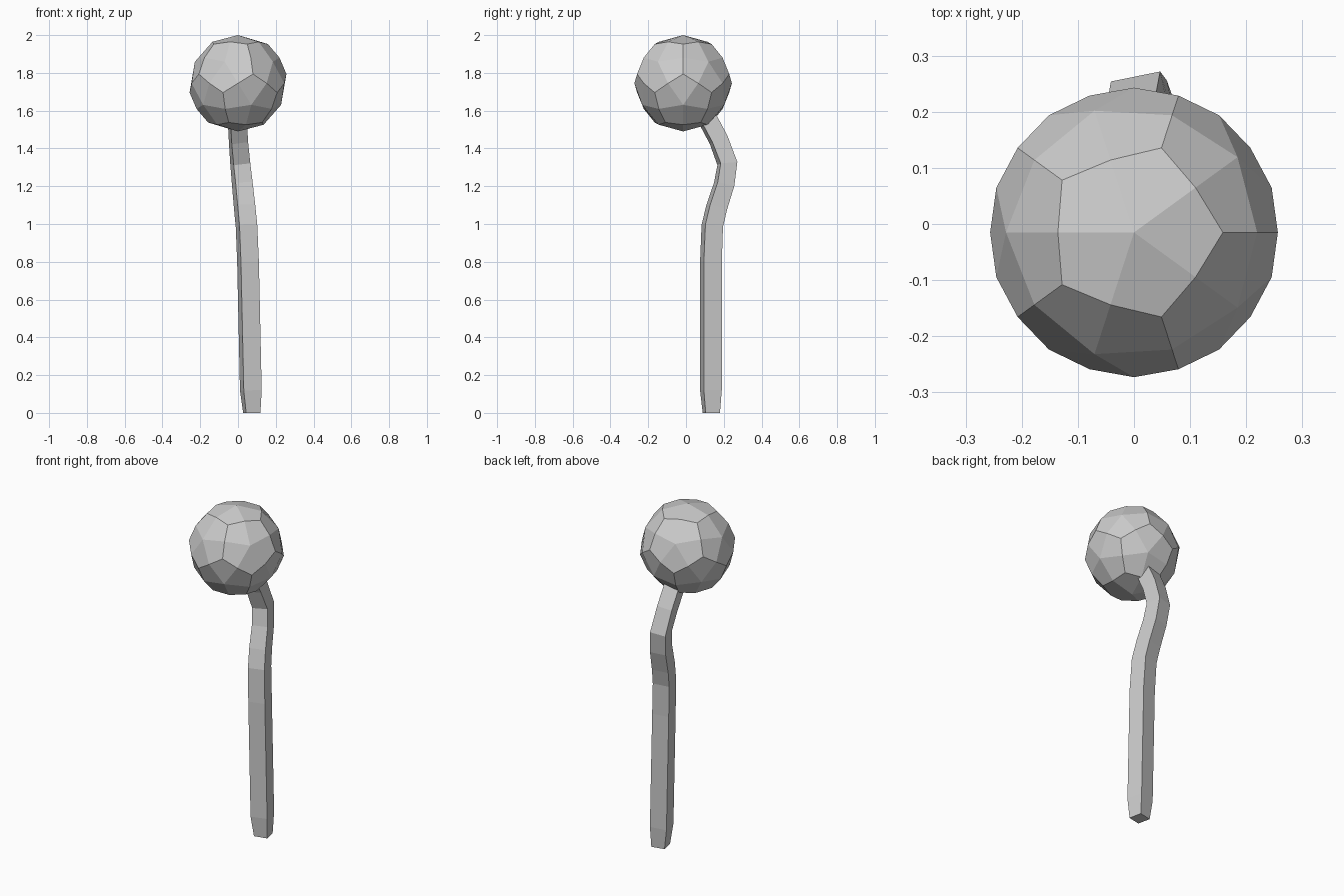
import bpy, bmesh, math
from mathutils import Vector

if "Cube" in bpy.data.objects:
    bpy.data.objects.remove(bpy.data.objects["Cube"])


def make_object(name, bm):
    bmesh.ops.recalc_face_normals(bm, faces=bm.faces)
    mesh = bpy.data.meshes.new(name)
    bm.to_mesh(mesh)
    bm.free()
    obj = bpy.data.objects.new(name, mesh)
    bpy.context.collection.objects.link(obj)
    return obj


# Ball knob: each icosahedron triangle split into three kites
R_CORNER, R_EDGE, R_FACE = 0.255, 0.258, 0.261
ico = bmesh.new()
bmesh.ops.create_icosphere(ico, subdivisions=1, radius=1)
ball = bmesh.new()
for face in ico.faces:
    c = [v.co.normalized() for v in face.verts]
    mid = sum(c, Vector()).normalized() * R_FACE
    for i in range(3):
        nxt = (c[i] + c[(i + 1) % 3]).normalized() * R_EDGE
        prv = (c[i] + c[i - 1]).normalized() * R_EDGE
        ball.faces.new([ball.verts.new(p) for p in (c[i] * R_CORNER, nxt, mid, prv)])
ico.free()
bmesh.ops.remove_doubles(ball, verts=ball.verts, dist=0.001)
knob = make_object("ball_knob", ball)
knob.location = (0, -0.015, 1.745)
knob.rotation_euler.z = math.pi

# Bent square shaft: section centres (x, y, z, side)
path = [
    (0.073, 0.134, 0.00, 0.077),
    (0.068, 0.132, 0.12, 0.097),
    (0.053, 0.132, 0.80, 0.097),
    (0.045, 0.139, 0.99, 0.096),
    (0.035, 0.163, 1.09, 0.095),
    (0.023, 0.202, 1.21, 0.092),
    (0.012, 0.219, 1.32, 0.090),
    (0.002, 0.173, 1.445, 0.088),
    (-0.004, 0.112, 1.56, 0.088),
]
TWIST = math.radians(12)
shaft = bmesh.new()
points = [Vector(p[:3]) for p in path]
rings = []
for i, p in enumerate(points):
    before = (p - points[max(i - 1, 0)]).normalized()
    after = (points[min(i + 1, len(points) - 1)] - p).normalized()
    tangent = Vector((0, 0, 1)) if i == 0 else (before + after).normalized()
    u = Vector((math.cos(TWIST), math.sin(TWIST), 0))
    u = (u - tangent * u.dot(tangent)).normalized()
    v = tangent.cross(u)
    h = path[i][3] / 2
    rings.append([shaft.verts.new(p + u * a * h + v * b * h)
                  for a, b in ((-1, -1), (1, -1), (1, 1), (-1, 1))])
for low, high in zip(rings, rings[1:]):
    for k in range(4):
        n = (k + 1) % 4
        shaft.faces.new((low[k], low[n], high[n], high[k]))
shaft.faces.new(rings[0][::-1])
shaft.faces.new(rings[-1])
make_object("bent_shaft", shaft)
